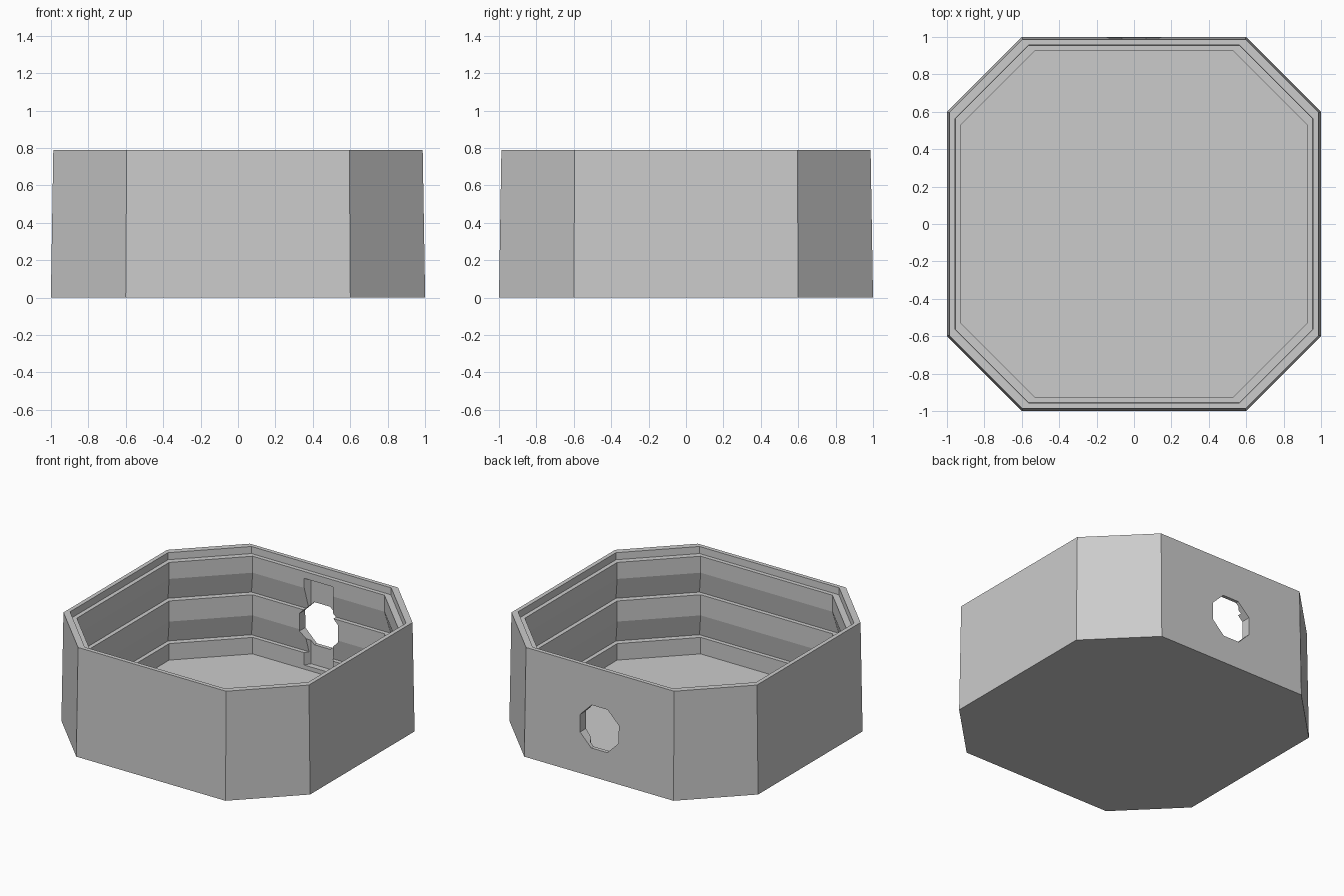
import bpy, bmesh, math

if "Cube" in bpy.data.objects:
    bpy.data.objects.remove(bpy.data.objects["Cube"])

grey = bpy.data.materials.new("plain_grey")
grey.diffuse_color = (0.6, 0.6, 0.6, 1)
grey.use_nodes = True
grey.node_tree.nodes["Principled BSDF"].inputs["Base Color"].default_value = grey.diffuse_color


def make_object(name, bm):
    bmesh.ops.recalc_face_normals(bm, faces=bm.faces)
    mesh = bpy.data.meshes.new(name)
    bm.to_mesh(mesh)
    bm.free()
    mesh.materials.append(grey)
    obj = bpy.data.objects.new(name, mesh)
    bpy.context.collection.objects.link(obj)
    return obj


def loft(name, rings):
    """Closed solid through rings of equal point count, capped at both ends."""
    bm = bmesh.new()
    loops = [[bm.verts.new(p) for p in ring] for ring in rings]
    n = len(loops[0])
    for a, b in zip(loops, loops[1:]):
        for i in range(n):
            j = (i + 1) % n
            bm.faces.new((a[i], a[j], b[j], b[i]))
    bm.faces.new(loops[0])
    bm.faces.new(loops[-1])
    return make_object(name, bm)


def octagon(r, c, z):
    """Square of half width r with corners cut where the flat reaches c."""
    return [(r, -c, z), (r, c, z), (c, r, z), (-c, r, z),
            (-r, c, z), (-r, -c, z), (-c, -r, z), (c, -r, z)]


# Outer wall, rim, lid ledge, two stepped grooves, floor
outside = [octagon(1.0, 0.6, 0), octagon(0.987, 0.595, 0.79)]
inside = [(0.957, 0.79), (0.955, 0.74), (0.925, 0.74), (0.925, 0.62),
          (0.955, 0.46), (0.925, 0.46), (0.925, 0.31), (0.955, 0.15),
          (0.925, 0.15), (0.925, 0.03)]
box = loft("octagonal_box", outside + [octagon(r, r - 0.395, z) for r, z in inside])

# Cutter: round port through the back wall
port_r = 0.155 / math.cos(math.pi / 8)
angles = [math.pi / 8 + i * math.pi / 4 for i in range(8)]
port = loft("port_cutter", [[(port_r * math.cos(a), y, 0.36 + port_r * math.sin(a))
                             for a in angles] for y in (0.8, 1.1)])

# Cutter: shallow upright channel inside the back wall
channel = loft("channel_cutter", [[(-0.13, 0.9, z), (0.13, 0.9, z),
                                   (0.09, 0.968, z), (-0.09, 0.968, z)]
                                  for z in (0.06, 0.69)])

bpy.context.view_layer.objects.active = box
for cutter in (channel, port):
    mod = box.modifiers.new(cutter.name, 'BOOLEAN')
    mod.operation = 'DIFFERENCE'
    mod.solver = 'EXACT'
    mod.object = cutter
    bpy.ops.object.modifier_apply(modifier=mod.name)
    bpy.data.objects.remove(cutter)
